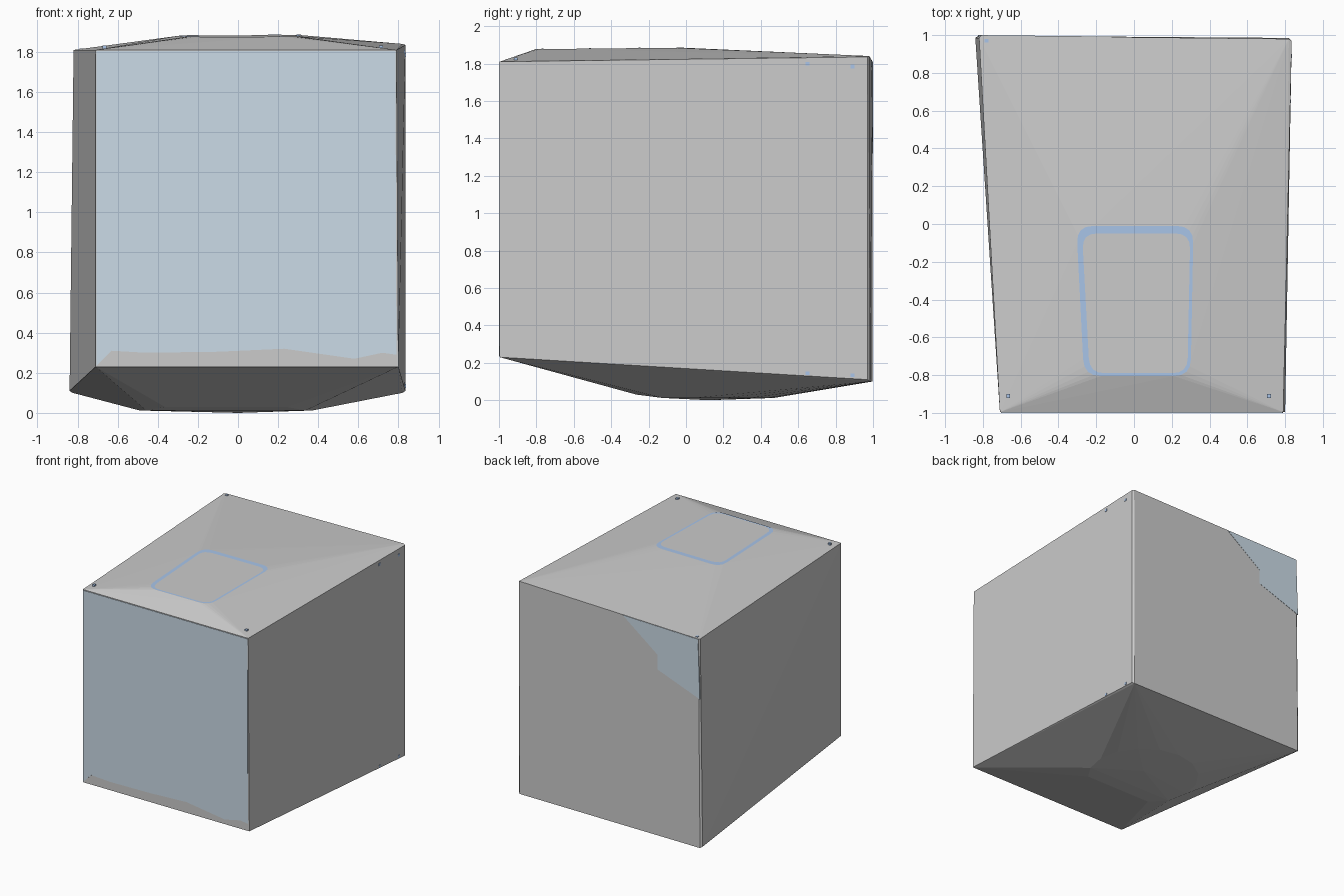
import bpy, bmesh, math
from mathutils import Vector

if "Cube" in bpy.data.objects:
    bpy.data.objects.remove(bpy.data.objects["Cube"])

blue = bpy.data.materials.new("pale_blue")
blue.diffuse_color = (0.60, 0.71, 0.80, 1)
blue.use_nodes = True
blue.node_tree.nodes["Principled BSDF"].inputs["Base Color"].default_value = blue.diffuse_color
trim = bpy.data.materials.new("trim_blue")
trim.diffuse_color = (0.40, 0.56, 0.82, 1)
trim.use_nodes = True
trim.node_tree.nodes["Principled BSDF"].inputs["Base Color"].default_value = trim.diffuse_color


def finish(bm, name, mat=None):
    bmesh.ops.recalc_face_normals(bm, faces=bm.faces)
    mesh = bpy.data.meshes.new(name)
    bm.to_mesh(mesh)
    bm.free()
    obj = bpy.data.objects.new(name, mesh)
    bpy.context.collection.objects.link(obj)
    if mat:
        mesh.materials.append(mat)
    return obj


def rounded_loop(corners, r, steps=4):
    """Round every corner of a flat outline with a small quadratic curve."""
    pts, n = [], len(corners)
    for i in range(n):
        c = Vector(corners[i])
        a = c + (Vector(corners[i - 1]) - c).normalized() * r
        b = c + (Vector(corners[(i + 1) % n]) - c).normalized() * r
        for k in range(steps + 1):
            t = k / steps
            pts.append(a * (1 - t) ** 2 + c * 2 * t * (1 - t) + b * t * t)
    return pts


def top_z(p):
    return 1.883 + 0.010 * p.y + 0.006 * p.x


def panel(name, outline, depth_dir):
    """Thin plate extruded from an xz outline whose y follows a function."""
    bm = bmesh.new()
    face = bm.faces.new([bm.verts.new(p) for p in outline])
    ext = bmesh.ops.extrude_face_region(bm, geom=[face])
    verts = [v for v in ext["geom"] if isinstance(v, bmesh.types.BMVert)]
    bmesh.ops.translate(bm, verts=verts, vec=(0, depth_dir * 0.01, 0))
    return finish(bm, name, blue)


# Outer shell: hull around the box corners, the lid outline and the round base
outer = rounded_loop([(-0.305, -0.01), (0.315, -0.01), (0.30, -0.805), (-0.265, -0.805)], 0.09)
inner = rounded_loop([(-0.275, -0.05), (0.298, -0.05), (0.283, -0.79), (-0.235, -0.79)], 0.08)
front_y = -0.996
points = [
    (-0.71, front_y, 0.23), (0.80, front_y, 0.23), (-0.71, front_y, 1.81), (0.79, front_y, 1.81),
    (-0.84, 0.985, 0.11), (-0.82, 0.985, 1.81), (-0.825, 0.997, 0.10), (-0.81, 0.997, 1.81),
    (0.835, 0.97, 0.11), (0.835, 0.97, 1.835), (0.82, 0.985, 0.10), (0.82, 0.98, 1.84)]
points += [(p.x, p.y, top_z(p)) for p in outer]
for i in range(16):
    a = 2 * math.pi * i / 16
    y = 0.04 + 0.43 * math.sin(a)
    rise = 0.055 * max(0, (-0.2 - y) / 0.2)
    points.append((-0.06 + 0.43 * math.cos(a), y, 0.012 + rise))
points.append((0, 0.12, 0))
bm = bmesh.new()
for p in points:
    bm.verts.new(p)
res = bmesh.ops.convex_hull(bm, input=bm.verts)
loose = [v for v in bm.verts if not v.link_faces]
bmesh.ops.delete(bm, geom=loose, context="VERTS")
finish(bm, "outer_shell")

# Front panel with its uneven lower edge
edge = [(-0.705, 0.235), (-0.63, 0.31), (-0.46, 0.30), (-0.10, 0.305), (0.23, 0.32),
        (0.58, 0.27), (0.72, 0.30), (0.79, 0.29), (0.785, 1.805), (-0.705, 1.805)]
panel("front_panel", [(x, -1.0, z) for x, z in edge], 1)

# Patch in the upper corner of the back wall
edge = [(-0.12, 1.82), (-0.44, 1.58), (-0.44, 1.46), (-0.825, 1.32), (-0.808, 1.807)]
panel("back_patch", [(x, 0.9885 - 0.0107 * x + 0.0025, z) for x, z in edge], -1)

# Rounded trim ring on the lid
bm = bmesh.new()
loops = [[bm.verts.new((p.x, p.y, top_z(p) + 0.002)) for p in ring] for ring in (outer, inner)]
n = len(outer)
for i in range(n):
    j = (i + 1) % n
    bm.faces.new((loops[0][i], loops[0][j], loops[1][j], loops[1][i]))
ring = finish(bm, "lid_trim", trim)

# Small studs that just break the surface near the corners
studs = [(0.828, 0.65, 1.805), (0.833, 0.89, 1.79), (0.828, 0.65, 0.15), (0.833, 0.89, 0.14),
         (-0.775, 0.97, 1.812), (-0.66, -0.91, 1.828), (0.72, -0.91, 1.828)]
for i, p in enumerate(studs):
    bm = bmesh.new()
    bmesh.ops.create_cube(bm, size=0.02)
    bmesh.ops.translate(bm, verts=bm.verts, vec=Vector(p) - Vector((0.006, 0, 0.006)))
    finish(bm, f"corner_stud_{i + 1}", trim)
